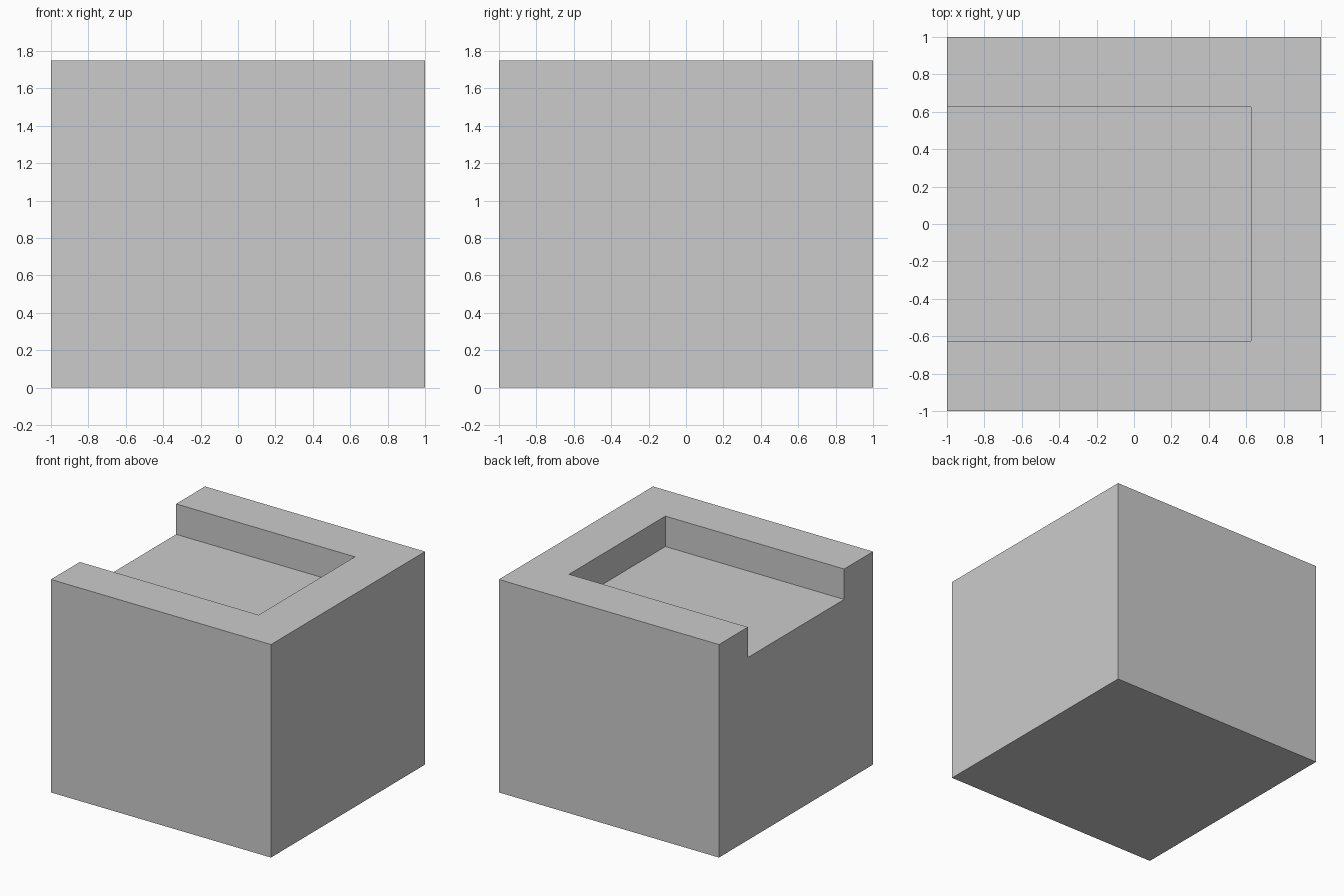
import bpy

if "Cube" in bpy.data.objects:
    bpy.data.objects.remove(bpy.data.objects["Cube"])


def box(name, x, y, z):
    """Axis-aligned box from (min, max) ranges."""
    ranges = (x, y, z)
    bpy.ops.mesh.primitive_cube_add(size=1, location=[(a + b) / 2 for a, b in ranges])
    ob = bpy.context.object
    ob.name = name
    ob.scale = [b - a for a, b in ranges]
    bpy.ops.object.transform_apply(location=False, rotation=False, scale=True)
    return ob


# Solid block
block = box("block", (-1, 1), (-1, 1), (0, 1.75))

# Shallow recess in the top, open on the left side
cutter = box("recess_cutter", (-1.5, 0.625), (-0.625, 0.625), (1.5, 2.0))
cutter.hide_render = True
cutter.display_type = 'WIRE'

cut = block.modifiers.new("recess", 'BOOLEAN')
cut.operation = 'DIFFERENCE'
cut.solver = 'EXACT'
cut.object = cutter

# Bake the cut and drop the helper
bpy.context.view_layer.objects.active = block
bpy.ops.object.modifier_apply(modifier=cut.name)
bpy.data.objects.remove(cutter, do_unlink=True)
